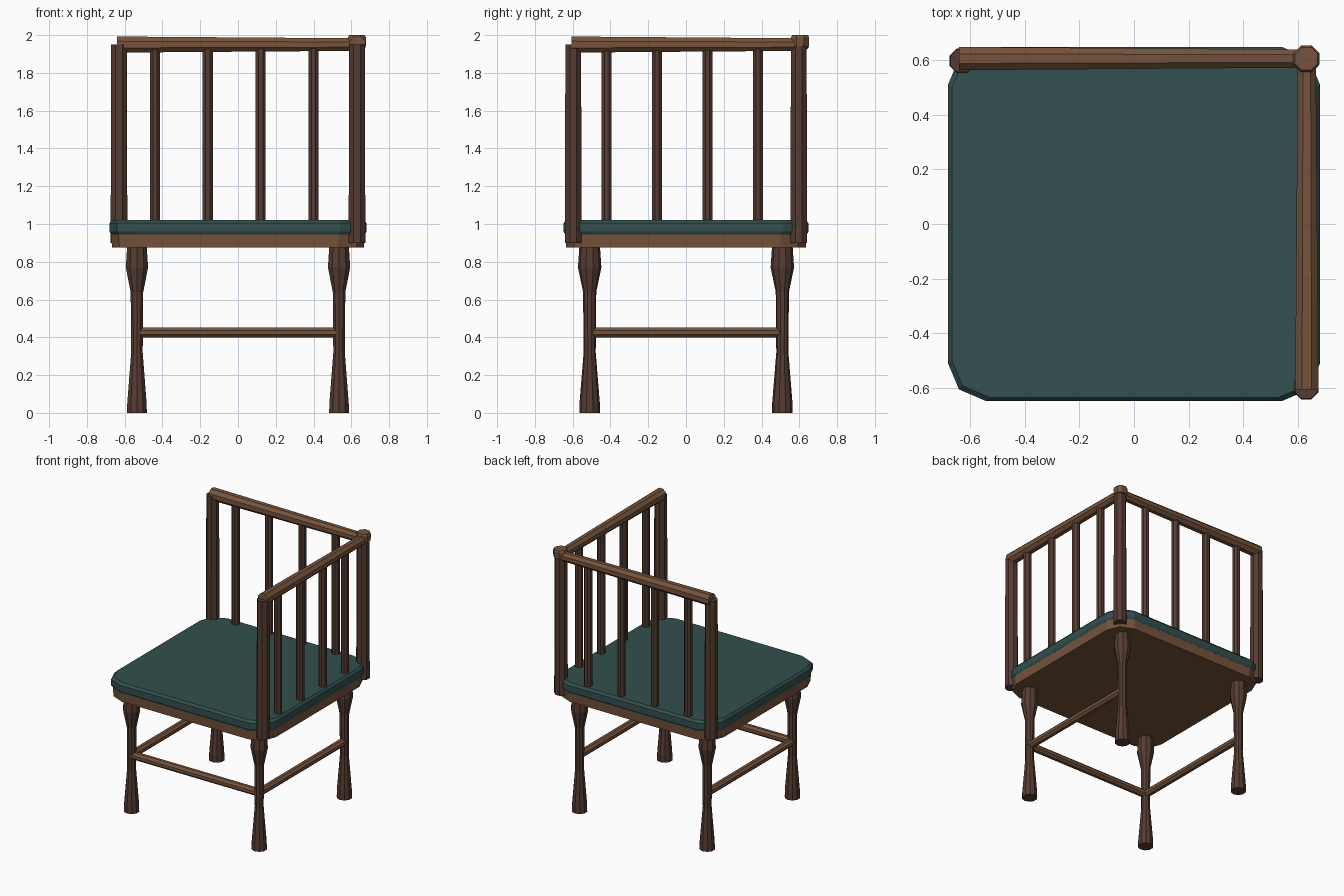
import bpy, bmesh, math
from mathutils import Vector

if "Cube" in bpy.data.objects:
    bpy.data.objects.remove(bpy.data.objects["Cube"])


def material(name, rgb):
    m = bpy.data.materials.new(name)
    m.diffuse_color = (*rgb, 1)
    m.use_nodes = True
    m.node_tree.nodes["Principled BSDF"].inputs["Base Color"].default_value = m.diffuse_color
    return m


DARK = material("dark_wood", (0.090, 0.045, 0.032))
LIGHT = material("light_wood", (0.180, 0.088, 0.045))
GREEN = material("cushion_green", (0.032, 0.080, 0.077))


def loft(name, rings, mat):
    """Join equal-length point rings into a capped solid."""
    bm = bmesh.new()
    loops = [[bm.verts.new(p) for p in ring] for ring in rings]
    n = len(loops[0])
    for a, b in zip(loops, loops[1:]):
        for i in range(n):
            j = (i + 1) % n
            bm.faces.new((a[i], a[j], b[j], b[i]))
    bm.faces.new(loops[0][::-1])
    bm.faces.new(loops[-1])
    bmesh.ops.recalc_face_normals(bm, faces=bm.faces)
    me = bpy.data.meshes.new(name)
    bm.to_mesh(me)
    bm.free()
    me.materials.append(mat)
    ob = bpy.data.objects.new(name, me)
    bpy.context.collection.objects.link(ob)
    return ob


def turned(name, start, end, profile, mat, sides=8):
    """Turned rod from start to end; profile holds (fraction, radius) pairs."""
    start, end = Vector(start), Vector(end)
    rot = (end - start).to_track_quat('Z', 'Y')
    rings = []
    for t, r in profile:
        c = start.lerp(end, t)
        rings.append([c + rot @ Vector((r * math.cos(a), r * math.sin(a), 0))
                      for a in [2 * math.pi * (i + 0.5) / sides for i in range(sides)]])
    return loft(name, rings, mat)


def slab(name, levels, mat):
    """Clipped-corner slab; levels holds (z, inset) pairs."""
    quarter = [(0.68, 0.51), (0.64, 0.605), (0.54, 0.648)]
    pts = (quarter + [(-x, y) for x, y in quarter[::-1]]
           + [(-x, -y) for x, y in quarter] + [(x, -y) for x, y in quarter[::-1]])
    rings = [[(x * (1 - d / 0.68), y * (1 - d / 0.65), z) for x, y in pts]
             for z, d in levels]
    return loft(name, rings, mat)


# Seat frame and cushion
slab("seat_frame", [(0.875, 0.013), (0.95, 0.008)], LIGHT)
slab("seat_cushion", [(0.945, 0.008), (0.96, 0), (1.005, 0), (1.022, 0.014)], GREEN)

# Turned legs
LX, LY, LEG_H = 0.535, 0.51, 0.89
leg_profile = [(z / LEG_H, r) for z, r in
               [(0, 0.055), (0.05, 0.054), (0.32, 0.032), (0.64, 0.035),
                (0.77, 0.062), (0.89, 0.054)]]
for sy, depth in ((-1, "front"), (1, "back")):
    for sx, side in ((-1, "left"), (1, "right")):
        turned(f"{depth}_{side}_leg", (sx * LX, sy * LY, 0),
               (sx * LX, sy * LY, LEG_H), leg_profile, DARK, 10)

# Stretchers on the front, left and right
rod = [(0, 0.029), (1, 0.029)]
turned("front_stretcher", (-LX, -LY, 0.425), (LX, -LY, 0.425), rod, LIGHT)
for sx, side in ((-1, "left"), (1, "right")):
    turned(f"{side}_stretcher", (sx * LX, -LY, 0.425), (sx * LX, LY, 0.425), rod, LIGHT)

# Upright posts at three corners
PX, PY = 0.63, 0.597
for name, x, y in (("back_left_post", -PX, PY), ("corner_post", PX, PY),
                   ("front_right_post", PX, -PY)):
    turned(name, (x, y, 0.9), (x, y, 1.95), [(0, 0.048), (1, 0.045)], DARK)

# Cap on the corner post
turned("corner_cap", (PX, 0.604, 1.94), (PX, 0.604, 2.0),
       [(0, 0.05), (0.8, 0.052), (1, 0.045)], LIGHT)

# Top rails, thinner towards the corner
taper = [(0, 0.046), (1, 0.036)]
turned("back_rail", (-0.64, 0.605, 1.95), (PX, 0.605, 1.95), taper, LIGHT)
turned("side_rail", (0.632, -0.605, 1.95), (0.632, 0.60, 1.95), taper, LIGHT)

# Spindles under both rails
spindle = [(0, 0.029), (1, 0.029)]
for i in range(4):
    x, y = -0.44 + 0.28 * i, -0.42 + 0.267 * i
    turned(f"back_spindle_{i + 1}", (x, 0.60, 0.98), (x, 0.60, 1.93), spindle, DARK)
    turned(f"side_spindle_{i + 1}", (PX, y, 0.98), (PX, y, 1.93), spindle, DARK)
